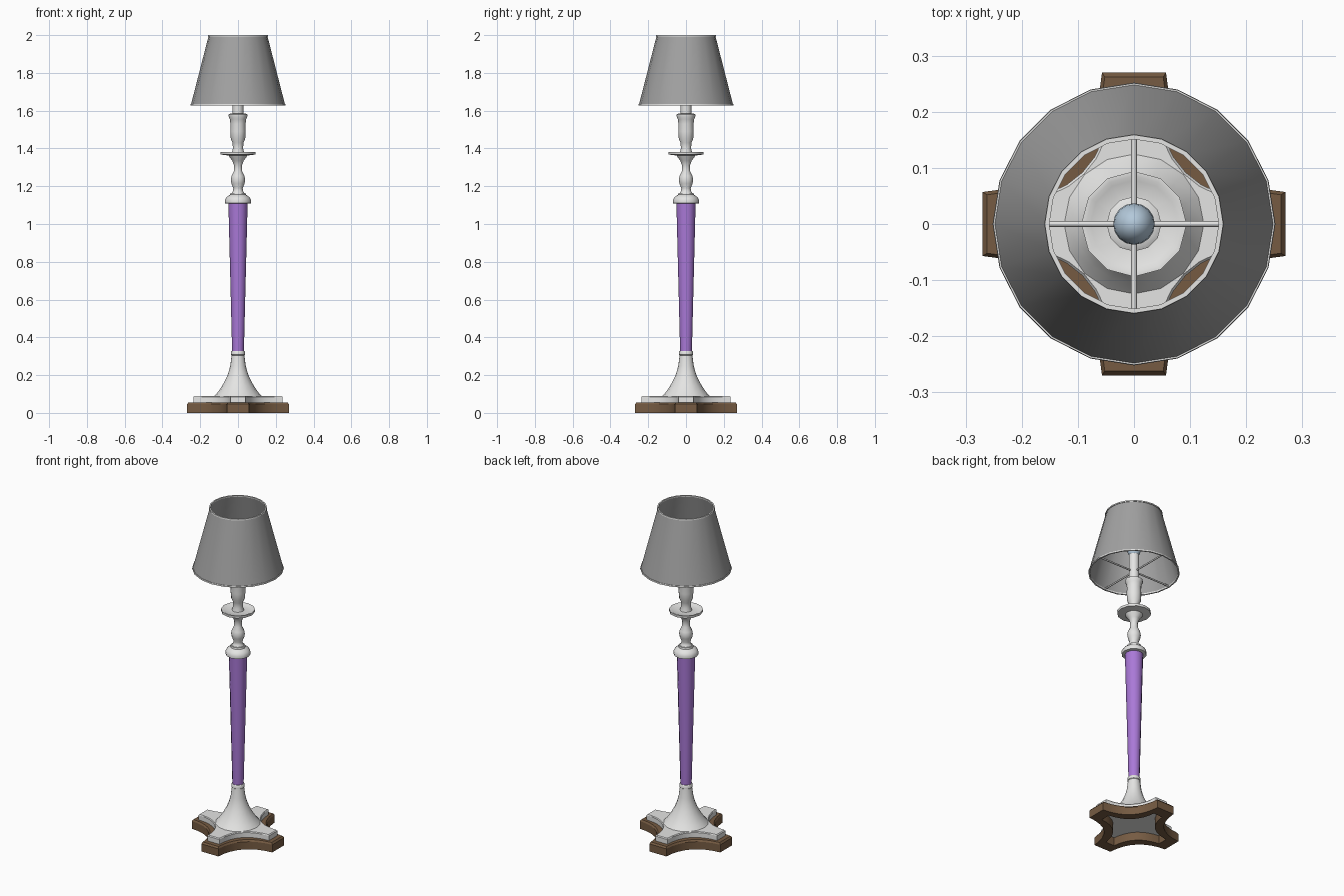
import bpy, bmesh, math
from mathutils import Matrix

if "Cube" in bpy.data.objects:
    bpy.data.objects.remove(bpy.data.objects["Cube"])


def mat(name, rgb):
    m = bpy.data.materials.new(name)
    m.diffuse_color = (*rgb, 1)
    m.use_nodes = True
    m.node_tree.nodes["Principled BSDF"].inputs["Base Color"].default_value = m.diffuse_color
    return m


WHITE = mat("white enamel", (0.78, 0.78, 0.77))
GREY = mat("grey shade fabric", (0.36, 0.36, 0.36))
PURPLE = mat("purple column", (0.40, 0.19, 0.68))
BROWN = mat("brown wood", (0.18, 0.105, 0.055))
BLUE = mat("pale blue glass", (0.45, 0.58, 0.70))


def finish(name, bm, material, angle=40):
    bmesh.ops.recalc_face_normals(bm, faces=bm.faces)
    me = bpy.data.meshes.new(name)
    bm.to_mesh(me)
    bm.free()
    me.materials.append(material)
    ob = bpy.data.objects.new(name, me)
    bpy.context.collection.objects.link(ob)
    bpy.ops.object.select_all(action='DESELECT')
    ob.select_set(True)
    bpy.context.view_layer.objects.active = ob
    bpy.ops.object.shade_smooth_by_angle(angle=math.radians(angle))
    return ob


def loft(name, loops, material, ring=False, caps=True, angle=40):
    """Skin a stack of equal-length loops; ring joins the last back to the first."""
    bm = bmesh.new()
    rows = [[bm.verts.new(p) for p in loop] for loop in loops]
    n = len(rows[0])
    pairs = list(zip(rows, rows[1:])) + ([(rows[-1], rows[0])] if ring else [])
    for a, b in pairs:
        for i in range(n):
            j = (i + 1) % n
            bm.faces.new((a[i], a[j], b[j], b[i]))
    if caps and not ring:
        bm.faces.new(rows[0])
        bm.faces.new(rows[-1])
    return finish(name, bm, material, angle)


def lathe(name, profile, material, sides=12, **kw):
    loops = [[(r * math.cos(2 * math.pi * i / sides), r * math.sin(2 * math.pi * i / sides), z)
              for i in range(sides)] for r, z in profile]
    return loft(name, loops, material, **kw)


def star(end, hw, d, z, steps=8):
    """Four-armed outline: flat arm ends joined by concave curves through (d, d)."""
    c = 2 * d - 0.5 * (end + hw)
    pts = []
    for k in range(4):
        co, si = [(1, 0), (0, 1), (-1, 0), (0, -1)][k]
        for s in range(steps + 1):
            t = s / steps
            a, b, e = (1 - t) ** 2, 2 * t * (1 - t), t * t
            x = a * end + b * c + e * hw
            y = a * hw + b * c + e * end
            pts.append((x * co - y * si, x * si + y * co, z))
    return pts


# Hollow wooden foot with chamfered top edge
loft("wooden_foot", [star(0.27, 0.057, 0.117, 0), star(0.27, 0.057, 0.117, 0.046),
                     star(0.262, 0.052, 0.112, 0.056), star(0.205, 0.03, 0.082, 0.056),
                     star(0.205, 0.03, 0.082, 0)], BROWN, ring=True, angle=30)

# White plate on the foot
loft("foot_plate", [star(0.236, 0.04, 0.092, 0.05), star(0.236, 0.04, 0.092, 0.085),
                    star(0.231, 0.037, 0.089, 0.09)], WHITE, angle=30)

# Trumpet-shaped stem base with a small ring
lathe("trumpet_base", [(0.128, 0.086), (0.105, 0.112), (0.083, 0.145), (0.064, 0.18), (0.05, 0.215),
                       (0.041, 0.25), (0.034, 0.305), (0.037, 0.308), (0.037, 0.322),
                       (0.033, 0.328)], WHITE, sides=16)

# Tapered coloured column
lathe("column", [(0.031, 0.32), (0.051, 1.115)], PURPLE)

# Turned collar, knop, drip tray and candle holder
lathe("collar", [(0.052, 1.108), (0.069, 1.11), (0.07, 1.125), (0.063, 1.14), (0.05, 1.15),
                 (0.042, 1.155), (0.04, 1.165)], WHITE)
lathe("knop", [(0.037, 1.16), (0.026, 1.175), (0.025, 1.19), (0.035, 1.215), (0.038, 1.235),
               (0.034, 1.255), (0.022, 1.28), (0.021, 1.31), (0.03, 1.335), (0.045, 1.355),
               (0.05, 1.366)], WHITE)
lathe("drip_tray", [(0.045, 1.362), (0.093, 1.368), (0.094, 1.382), (0.086, 1.382),
                    (0.078, 1.377), (0.035, 1.377)], WHITE)
lathe("candle_holder", [(0.034, 1.374), (0.027, 1.40), (0.029, 1.43), (0.038, 1.45),
                        (0.041, 1.49), (0.04, 1.53), (0.043, 1.555), (0.049, 1.568),
                        (0.049, 1.58), (0.04, 1.585)], WHITE)
lathe("candle_tube", [(0.029, 1.58), (0.029, 1.74)], WHITE)

# Bulb
bm = bmesh.new()
bmesh.ops.create_uvsphere(bm, u_segments=16, v_segments=10, radius=0.037,
                          matrix=Matrix.Translation((0, 0, 1.775)) @ Matrix.Diagonal((1, 1, 1.35, 1)))
finish("bulb", bm, BLUE)

# Lampshade, open at both ends, with a white trim on each rim
lathe("lampshade", [(0.249, 1.632), (0.155, 1.998), (0.152, 1.998), (0.246, 1.632)], GREY,
      sides=20, ring=True)
for name, r, z in (("lower_trim", 0.252, 1.628), ("upper_trim", 0.160, 1.992)):
    lathe(name, [(r, z), (r - 0.001, z + 0.008), (r - 0.009, z + 0.008), (r - 0.008, z)], WHITE,
          sides=20, ring=True)

# Two crossed rods carrying the shade
for name, axis in (("shade_rod_x", 'Y'), ("shade_rod_y", 'X')):
    bm = bmesh.new()
    bmesh.ops.create_cone(bm, cap_ends=True, segments=8, radius1=0.005, radius2=0.005, depth=0.488,
                          matrix=Matrix.Translation((0, 0, 1.637)) @ Matrix.Rotation(math.pi / 2, 4, axis))
    finish(name, bm, WHITE, 50)
